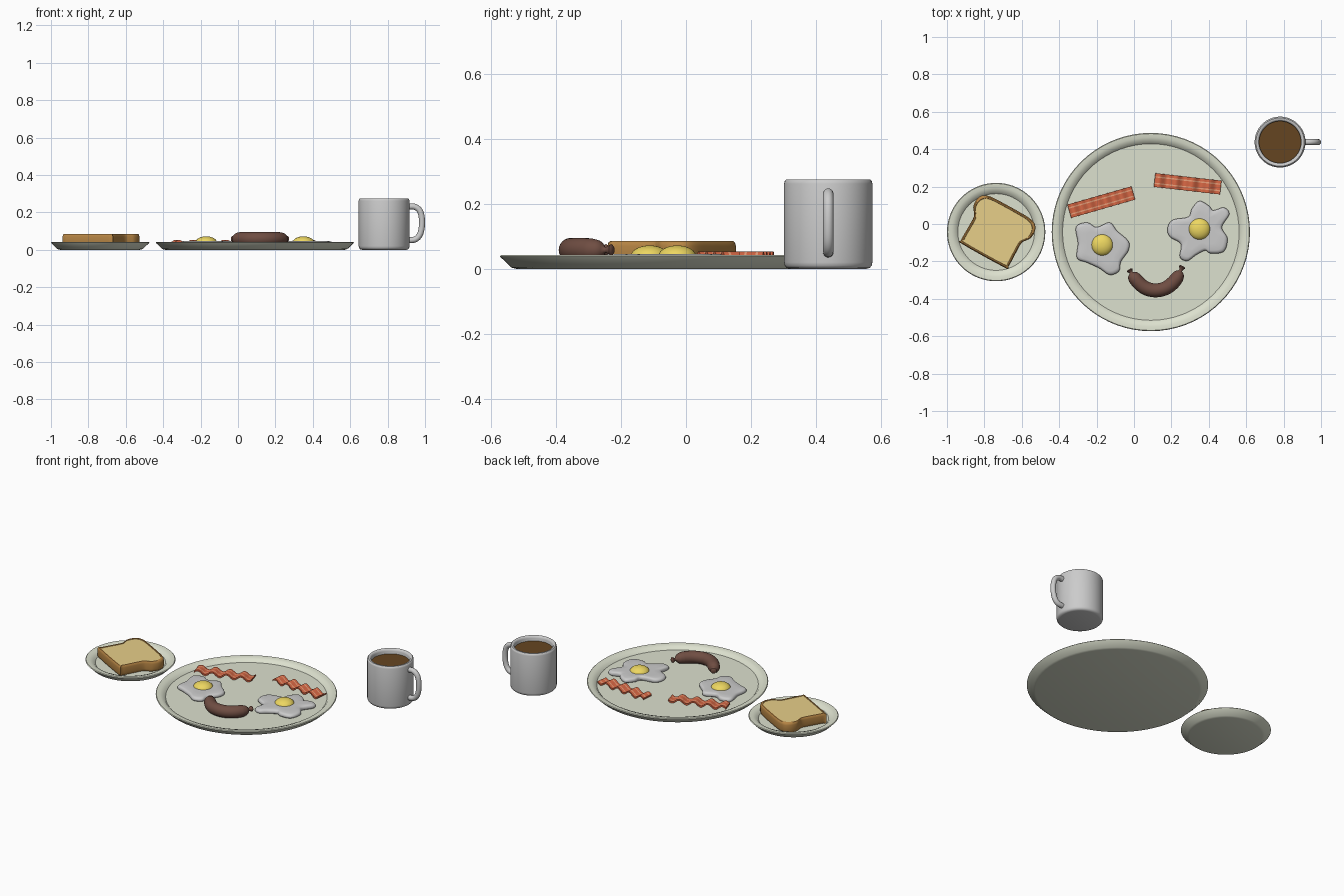
import bpy, bmesh
from math import sin, cos, pi, radians
from mathutils import Vector, Matrix

if "Cube" in bpy.data.objects:
    bpy.data.objects.remove(bpy.data.objects["Cube"])


def material(name, rgb):
    m = bpy.data.materials.new(name)
    m.diffuse_color = (*rgb, 1)
    m.use_nodes = True
    m.node_tree.nodes["Principled BSDF"].inputs["Base Color"].default_value = m.diffuse_color
    return m


PLATE = material("plate_glaze", (0.72, 0.75, 0.62))
CRUST = material("crust", (0.48, 0.24, 0.06))
CRUMB = material("crumb", (0.80, 0.62, 0.25))
YOLK = material("yolk", (0.85, 0.68, 0.12))
MEAT = material("bacon_meat", (0.70, 0.14, 0.06))
FAT = material("bacon_fat", (0.85, 0.36, 0.20))
SAUSAGE = material("sausage_skin", (0.16, 0.075, 0.055))
COFFEE = material("coffee", (0.13, 0.06, 0.015))


def loft(name, rings, mats=(), side=lambda j: 0, cap=0, loc=(0, 0, 0), rot=0, angle=40):
    """Skin a list of equal closed rings and cap both ends."""
    bm = bmesh.new()
    vs = [[bm.verts.new(p) for p in r] for r in rings]
    n = len(rings[0])
    for a, b in zip(vs, vs[1:]):
        for j in range(n):
            k = (j + 1) % n
            bm.faces.new((a[j], a[k], b[k], b[j])).material_index = side(j)
    bm.faces.new(vs[0][::-1]).material_index = cap
    bm.faces.new(vs[-1]).material_index = cap
    bmesh.ops.recalc_face_normals(bm, faces=bm.faces)
    me = bpy.data.meshes.new(name)
    bm.to_mesh(me)
    bm.free()
    for m in mats:
        me.materials.append(m)
    ob = bpy.data.objects.new(name, me)
    bpy.context.collection.objects.link(ob)
    ob.location = loc
    ob.rotation_euler.z = radians(rot)
    bpy.ops.object.select_all(action='DESELECT')
    ob.select_set(True)
    bpy.context.view_layer.objects.active = ob
    bpy.ops.object.shade_smooth_by_angle(angle=radians(angle))
    return ob


def lathe(name, profile, mats=(), loc=(0, 0, 0), n=64, angle=40):
    rings = [[(r * cos(2 * pi * i / n), r * sin(2 * pi * i / n), z) for i in range(n)]
             for r, z in profile]
    return loft(name, rings, mats, loc=loc, angle=angle)


def spline(pts, closed=False, steps=5):
    """Catmull-Rom curve through the points."""
    p = [Vector(q) for q in pts]
    p = [p[-1]] + p + p[:2] if closed else [2 * p[0] - p[1]] + p + [2 * p[-1] - p[-2]]
    out = []
    for a, b, c, d in zip(p, p[1:], p[2:], p[3:]):
        for s in range(steps):
            t = s / steps
            out.append(0.5 * (2 * b + (c - a) * t + (2 * a - 5 * b + 4 * c - d) * t * t
                              + (3 * b - a - 3 * c + d) * t ** 3))
    return out if closed else out + [p[-2]]


def tube(name, path, radius, normal, mats=(), n=20):
    """Round tube along a planar path; radius is a function of 0..1."""
    rings, last = [], len(path) - 1
    up = Vector(normal)
    for i, p in enumerate(path):
        d = (path[min(i + 1, last)] - path[max(i - 1, 0)]).normalized()
        s = d.cross(up)
        r = radius(i / last)
        rings.append([p + r * (cos(2 * pi * j / n) * s + sin(2 * pi * j / n) * up) for j in range(n)])
    return loft(name, rings, mats, angle=60)


def slab(name, outline, layers, mats=(), **kw):
    """Stack scaled copies of an outline: layers are (scale, z)."""
    return loft(name, [[(p.x * s, p.y * s, z) for p in outline] for s, z in layers], mats, **kw)


# Plates: same section, different radius
for name, r, loc in (("large_plate", 0.53, (0.09, -0.043, 0)),
                     ("small_plate", 0.263, (-0.737, -0.043, 0))):
    lathe(name, [(r - 0.05, 0), (r - 0.035, 0.004), (r - 0.004, 0.034), (r, 0.038), (r - 0.004, 0.042),
                 (r - 0.025, 0.041), (r - 0.045, 0.034), (r - 0.058, 0.02)], [PLATE], loc, n=72)

# Mug, coffee and handle
MUG = (0.781, 0.438, 0)
lathe("mug", [(0.118, 0), (0.128, 0.003), (0.134, 0.010), (0.136, 0.02), (0.136, 0.262), (0.134, 0.270),
              (0.129, 0.275), (0.120, 0.275), (0.115, 0.271), (0.112, 0.262), (0.112, 0.02)], loc=MUG)
lathe("coffee", [(0.1125, 0.22), (0.1125, 0.245)], [COFFEE], MUG)
handle = spline([(0.905, 0.438, 0.230), (0.945, 0.438, 0.230), (0.974, 0.438, 0.205), (0.984, 0.438, 0.150),
                 (0.976, 0.438, 0.090), (0.950, 0.438, 0.057), (0.905, 0.438, 0.050)])
tube("mug_handle", handle, lambda t: 0.016, (0, 1, 0))

# Toast: mirrored outline, crust with slightly sunken crumb faces
half = [(0.13, -0.145), (0.145, -0.13), (0.145, -0.06), (0.145, 0.01), (0.158, 0.035), (0.175, 0.06),
        (0.178, 0.10), (0.16, 0.135), (0.12, 0.15), (0.05, 0.153)]
bread = spline([(x, y, 0) for x, y in half] + [(-x, y, 0) for x, y in reversed(half)], True, 4)
TOAST = dict(loc=(-0.735, -0.043, 0), rot=-29)
slab("toast_crust", bread, [(0.95, 0.02), (0.985, 0.025), (1, 0.035), (1, 0.07), (0.985, 0.081),
                            (0.96, 0.085), (0.92, 0.085), (0.91, 0.082)],
     [CRUST, CRUMB], cap=1, **TOAST)

# Fried eggs (outlines in hundredths, relative to the yolk)
left = [(-14, 9.6), (-8, 12), (-3, 9.5), (4, 12), (8, 7.5), (14, 2), (14, -3), (10, -9), (9, -14),
        (4, -16), (-1.5, -12.5), (-8, -9.5), (-13.5, -7), (-13, 1)]
right = [(0, 15), (5, 12.5), (7.5, 10), (13, 11.5), (16, 8), (12, 1), (15, -5), (13, -12), (6, -13),
         (3, -11.5), (-2, -14), (-6.5, -17), (-10.5, -15), (-10, -8), (-16, -4), (-17, 1), (-14, 5),
         (-6, 6.5), (-4, 11)]
for side, pts, loc in (("left", left, (-0.17, -0.112, 0)), ("right", right, (0.35, -0.027, 0))):
    edge = spline([(x / 100, y / 100, 0) for x, y in pts], True, 5)
    slab(side + "_egg_white", edge, [(0.96, 0.02), (0.99, 0.024), (1, 0.031), (0.98, 0.038), (0.94, 0.043),
                                     (0.87, 0.046), (0.6, 0.046)], loc=loc, angle=60)
    dome = [(0.058 * cos(a * pi / 20), 0.038 + 0.034 * sin(a * pi / 20)) for a in range(10)]
    lathe(side + "_egg_yolk", dome, [YOLK], loc, 40)

# Bacon: wavy striped strips
cuts = [-0.037, -0.021, -0.014, 0.014, 0.021, 0.037]
for side, loc, rot in (("left", (-0.175, 0.117, 0), 16), ("right", (0.287, 0.215, 0), -6.5)):
    rings = []
    for i in range(65):
        x = -0.178 + 0.356 * i / 64
        z = 0.037 + 0.011 * sin(8 * pi * i / 64)
        rings.append([(x, y, z + 0.005) for y in cuts] + [(x, y, z - 0.005) for y in reversed(cuts)])
    loft(side + "_bacon", rings, [MEAT, FAT], side=lambda j: int(j in (1, 3, 7, 9)), loc=loc, rot=rot)

# Sausage with pinched, flared ends
path = spline([(-0.026, -0.243, 0.058), (0.008, -0.295, 0.058), (0.057, -0.340, 0.058), (0.115, -0.355, 0.058),
               (0.175, -0.340, 0.058), (0.225, -0.295, 0.058), (0.260, -0.225, 0.058)], steps=14)
shape = [(0, 0.012), (0.012, 0.018), (0.045, 0.009), (0.06, 0.010), (0.075, 0.022), (0.10, 0.030),
         (0.15, 0.0355), (0.22, 0.037), (0.5, 0.037)]


def sausage_radius(t):
    t = min(t, 1 - t)
    for (a, ra), (b, rb) in zip(shape, shape[1:]):
        if t <= b:
            return ra + (rb - ra) * (t - a) / (b - a)
    return shape[-1][1]


tube("sausage", path, sausage_radius, (0, 0, 1), [SAUSAGE], 24)
